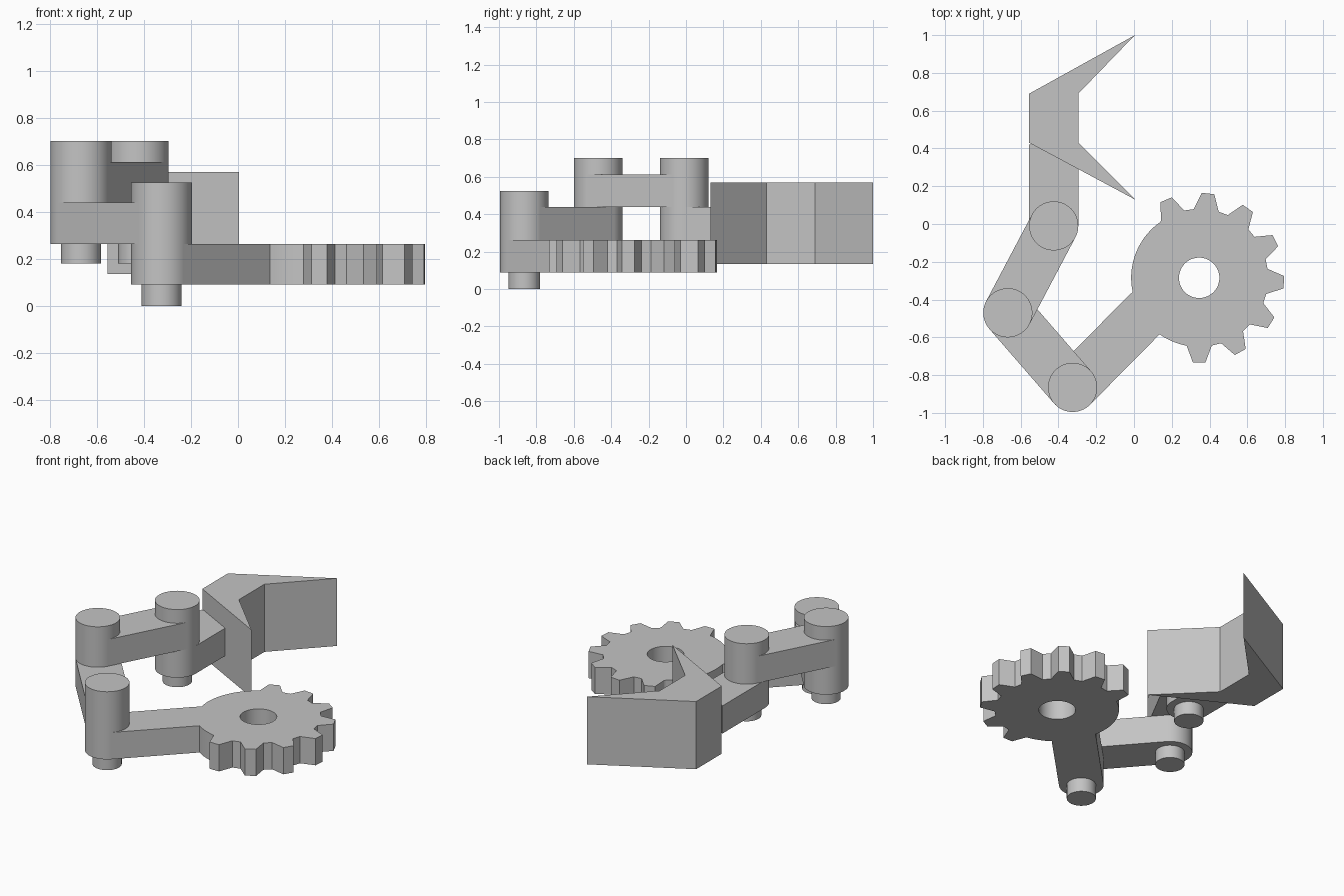
import bpy
import bmesh
from math import radians, cos, sin, pi
from mathutils import Vector

cube = bpy.data.objects.get("Cube")
if cube:
    bpy.data.objects.remove(cube, do_unlink=True)

grey = bpy.data.materials.new("plain grey")
grey.use_nodes = True
colour = (0.55, 0.55, 0.55, 1)
grey.diffuse_color = colour
grey.node_tree.nodes["Principled BSDF"].inputs["Base Color"].default_value = colour


def polar(centre, radius, degrees):
    a = radians(degrees)
    return Vector((centre[0] + radius * cos(a), centre[1] + radius * sin(a)))


def arc(centre, radius, start, end, steps):
    return [polar(centre, radius, start + (end - start) * i / steps) for i in range(steps + 1)]


def circle(centre, radius, steps=64):
    return arc(centre, radius, 0, 360, steps)[:-1]


def prism(name, loops, bottom, top):
    """Extrude an outline, with any further loops as holes, between two heights."""
    bm = bmesh.new()
    edges = []
    for loop in loops:
        verts = [bm.verts.new((p[0], p[1], bottom)) for p in loop]
        edges += [bm.edges.new((v, verts[i - 1])) for i, v in enumerate(verts)]
    if len(loops) == 1:
        bm.faces.new(verts)
    else:
        bmesh.ops.triangle_fill(bm, edges=edges, use_beauty=True)
    ext = bmesh.ops.extrude_face_region(bm, geom=bm.faces[:], use_keep_orig=True)
    moved = [g for g in ext["geom"] if isinstance(g, bmesh.types.BMVert)]
    bmesh.ops.translate(bm, verts=moved, vec=(0, 0, top - bottom))
    bmesh.ops.recalc_face_normals(bm, faces=bm.faces[:])
    mesh = bpy.data.meshes.new(name)
    bm.to_mesh(mesh)
    bm.free()
    mesh.materials.append(grey)
    obj = bpy.data.objects.new(name, mesh)
    bpy.context.collection.objects.link(obj)
    bpy.ops.object.select_all(action="DESELECT")
    obj.select_set(True)
    bpy.context.view_layer.objects.active = obj
    bpy.ops.object.shade_smooth_by_angle(angle=pi / 9)
    return obj


R = 0.13        # joint radius, also half the width of every arm
PIN = 0.085     # radius of the pegs below the joints
front_joint = Vector((-0.325, -0.865))
elbow_joint = Vector((-0.668, -0.47))
claw_joint = Vector((-0.425, -0.01))


def bar(name, start, end, bottom, top):
    side = (end - start).normalized().orthogonal() * R
    prism(name, [[start + side, end + side, end - side, start - side]], bottom, top)


# Partly toothed gear with its arm in one outline
hub = Vector((0.345, -0.285))
root, tip = 0.365, 0.45
outline = []
for k in range(8):
    a = -90 + 29 * k
    outline += [polar(hub, root, a - 10.5), polar(hub, tip, a - 4.2),
                polar(hub, tip, a + 4.2), polar(hub, root, a + 10.5)]
outline += arc(hub, 0.36, 125, 192, 18)
outline += [Vector((-0.045, -0.395)), polar(front_joint, R, 135), polar(front_joint, R, -45)]
outline += arc(hub, root, 235, 258, 6)
prism("gear_and_arm", [outline, circle(hub, 0.107)], 0.09, 0.262)

# Joint posts, each with a peg underneath
for name, at, peg, bottom, top in (
        ("front", front_joint, 0.0, 0.09, 0.525),
        ("elbow", elbow_joint, 0.18, 0.262, 0.70),
        ("claw", claw_joint, 0.18, 0.262, 0.70)):
    prism(name + "_joint_post", [circle(at, R)], bottom, top)
    prism(name + "_joint_peg", [circle(at, PIN)], peg, bottom)

# Linking arms
bar("lower_link", front_joint, elbow_joint, 0.262, 0.44)
bar("upper_link", elbow_joint, claw_joint, 0.44, 0.612)
bar("claw_arm", claw_joint, Vector((-0.425, 0.42)), 0.262, 0.44)

# Two-pointed claw
prism("claw", [[(-0.555, 0.43), (0.005, 0.13), (-0.295, 0.43),
                (-0.295, 0.69), (0.005, 1.0), (-0.555, 0.69)]], 0.135, 0.57)
